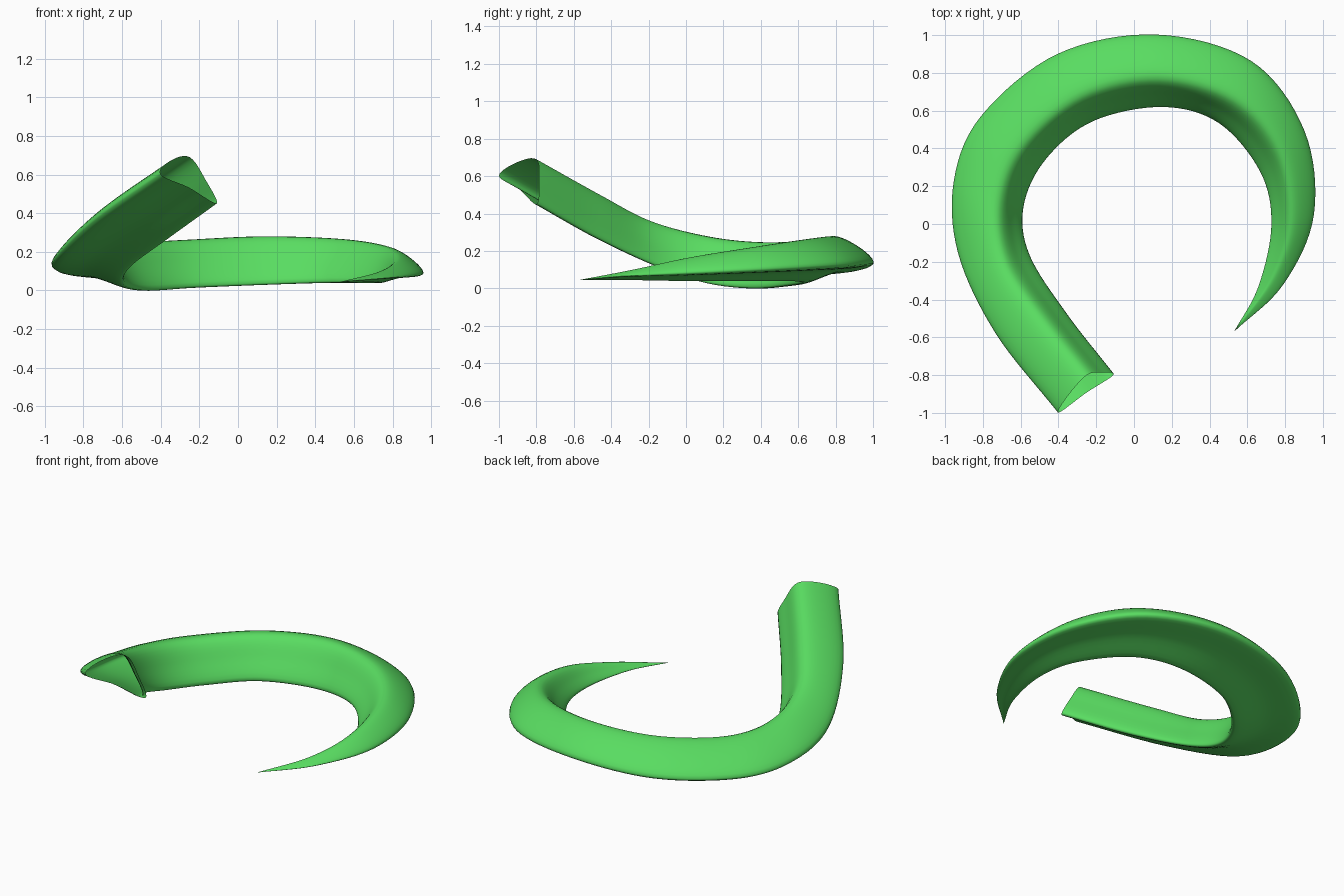
import bpy
import bmesh
from mathutils import Vector

cube = bpy.data.objects.get("Cube")
if cube:
    bpy.data.objects.remove(cube, do_unlink=True)

STEPS = 8    # rings between two rail points
SIDES = 6    # segments between two section points


def blend(p, q, r, s, t):
    """Catmull-Rom point between q and r."""
    return 0.5 * (2 * q + (r - p) * t + (2 * p - 5 * q + 4 * r - s) * t * t
                  + (3 * q - p - 3 * r + s) * t ** 3)


def smooth_open(points):
    pts = [Vector(p) for p in points]
    pts = [2 * pts[0] - pts[1]] + pts + [2 * pts[-1] - pts[-2]]
    path = [blend(*pts[i:i + 4], k / STEPS)
            for i in range(len(pts) - 3) for k in range(STEPS)]
    return path + [pts[-2]]


def smooth_closed(pts):
    n = len(pts)
    return [blend(pts[i - 1], pts[i], pts[(i + 1) % n], pts[(i + 2) % n], k / SIDES)
            for i in range(n) for k in range(SIDES)]


def section(a, c, e):
    """Rounded triangle: full outer side, soft inner side, hollow underside."""
    centre = (a + c + e) / 3
    ring = []
    for p, q, bulge in ((a, c, 0.38), (c, e, 0.2), (e, a, -0.15)):
        mid = (p + q) / 2
        ring += [p, mid + bulge * (mid - centre)]
    return smooth_closed(ring)


# Three rails from the open root to the pointed tip
tip = (0.53, -0.57, 0.045)
outer_rail = smooth_open([
    (-0.4, -1, 0.6), (-0.73, -0.58, 0.37), (-0.93, -0.15, 0.18), (-0.95, 0.24, 0.11),
    (-0.8, 0.58, 0.085), (-0.4, 0.9, 0.1), (0.12, 1, 0.13), (0.62, 0.86, 0.12),
    (0.9, 0.49, 0.1), (0.95, 0.05, 0.08), (0.79, -0.32, 0.065), tip])
ridge_rail = smooth_open([
    (-0.25, -0.8, 0.69), (-0.52, -0.46, 0.5), (-0.69, -0.19, 0.36), (-0.72, 0.12, 0.275),
    (-0.6, 0.41, 0.245), (-0.28, 0.68, 0.26), (0.13, 0.77, 0.278), (0.53, 0.66, 0.265),
    (0.77, 0.39, 0.225), (0.83, 0.02, 0.165), (0.74, -0.28, 0.1), tip])
inner_rail = smooth_open([
    (-0.11, -0.8, 0.45), (-0.36, -0.48, 0.27), (-0.56, -0.16, 0.12), (-0.59, 0.1, 0.03),
    (-0.47, 0.35, 0), (-0.22, 0.55, 0.015), (0.15, 0.625, 0.03), (0.45, 0.54, 0.04),
    (0.67, 0.28, 0.04), (0.73, 0, 0.04), (0.66, -0.33, 0.045), tip])

# Skin the sections, leaving the root open
bm = bmesh.new()
rings = [[bm.verts.new(p) for p in section(*corners)]
         for corners in list(zip(outer_rail, ridge_rail, inner_rail))[:-1]]
for near, far in zip(rings, rings[1:]):
    for i in range(len(near)):
        bm.faces.new((near[i - 1], near[i], far[i], far[i - 1]))
point = bm.verts.new(tip)
last = rings[-1]
for i in range(len(last)):
    bm.faces.new((last[i - 1], last[i], point))
bmesh.ops.recalc_face_normals(bm, faces=bm.faces[:])

# Make sure the skin faces outwards: the highest ridge face must look up
bm.normal_update()
top = max((f for f in bm.faces if f.calc_center_median().y > 0.5),
          key=lambda f: f.calc_center_median().z)
if top.normal.z < 0:
    bmesh.ops.reverse_faces(bm, faces=bm.faces[:])

mesh = bpy.data.meshes.new("curled_tail")
bm.to_mesh(mesh)
bm.free()
tail = bpy.data.objects.new("curled_tail", mesh)
bpy.context.collection.objects.link(tail)

# Green skin
green = bpy.data.materials.new("bright_green")
green.use_nodes = True
colour = (0.1, 0.72, 0.12, 1)
green.diffuse_color = colour
green.node_tree.nodes["Principled BSDF"].inputs["Base Color"].default_value = colour
mesh.materials.append(green)
mesh.polygons.foreach_set("use_smooth", [True] * len(mesh.polygons))
